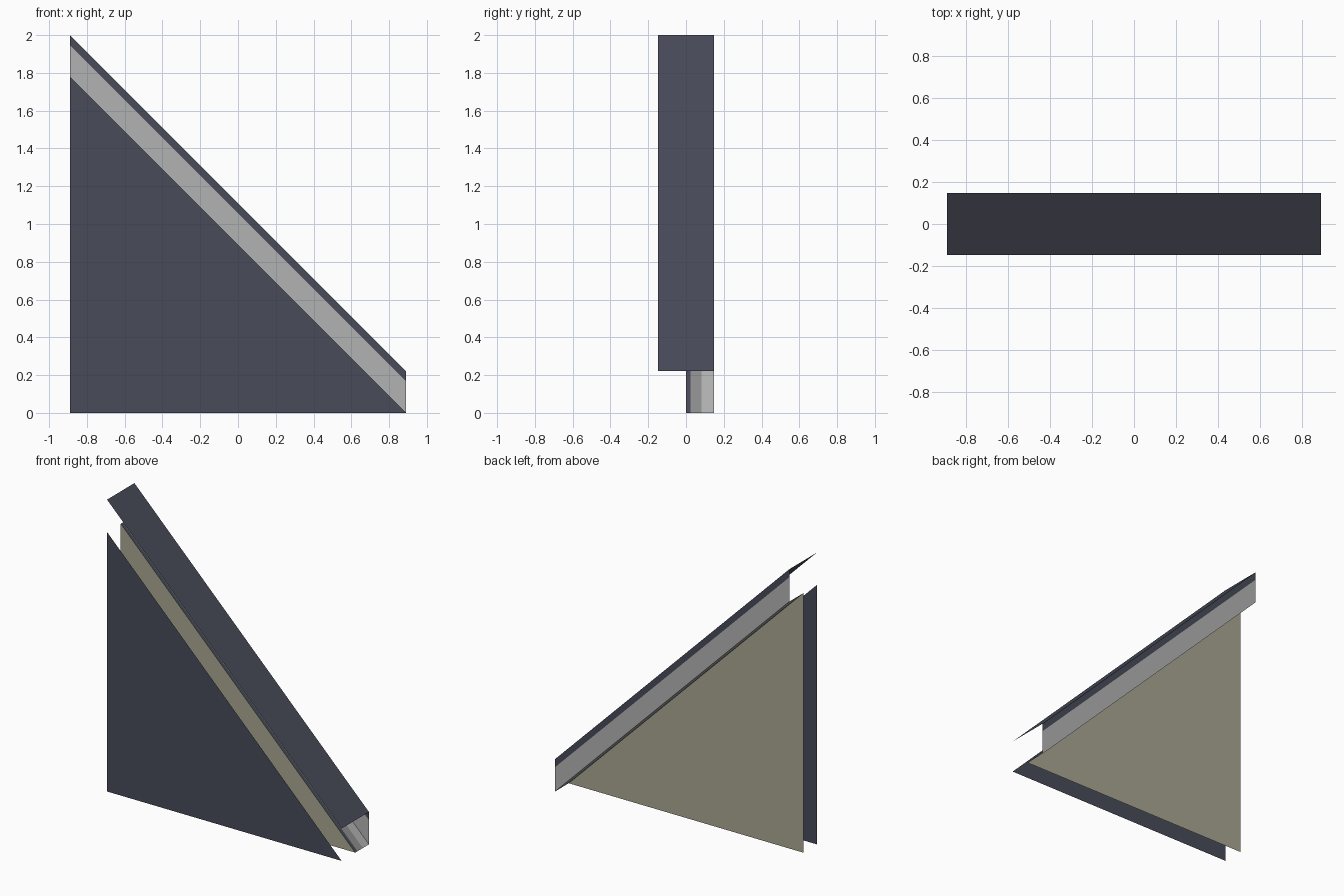
import bpy

if "Cube" in bpy.data.objects:
    bpy.data.objects.remove(bpy.data.objects["Cube"])

W = 0.889      # half width, and half the rise of the 45 degree slope
D = 0.148      # half depth
GAP = 0.222    # height of the trim above the wall slope
BREAK = 0.167  # height where the trim turns dark


def material(name, rgb):
    m = bpy.data.materials.new(name)
    m.diffuse_color = (*rgb, 1)
    m.use_nodes = True
    m.node_tree.nodes["Principled BSDF"].inputs["Base Color"].default_value = m.diffuse_color
    return m


dark = material("dark slate", (0.065, 0.071, 0.100))
olive = material("olive grey", (0.40, 0.385, 0.285))
light = material("light grey", (0.45, 0.45, 0.45))
mid = material("mid grey", (0.27, 0.27, 0.27))


def sheet(name, verts, faces, mats):
    """Flat sheet object, one material per face."""
    me = bpy.data.meshes.new(name)
    me.from_pydata(verts, [], faces)
    for m in dict.fromkeys(mats):
        me.materials.append(m)
    for p, m in zip(me.polygons, mats):
        p.material_index = list(dict.fromkeys(mats)).index(m)
    ob = bpy.data.objects.new(name, me)
    bpy.context.collection.objects.link(ob)


def triangle(name, y, mat, order):
    corners = [(-W, y, 0), (W, y, 0), (-W, y, 2 * W)]
    sheet(name, corners, [order], [mat])


def sloped(name, profile, mats):
    """Sweep a (y, height) profile down the slope."""
    verts = []
    for y, h in profile:
        verts += [(-W, y, 2 * W + h), (W, y, h)]
    faces = [(2 * i, 2 * i + 1, 2 * i + 3, 2 * i + 2) for i in range(len(mats))]
    sheet(name, verts, faces, mats)


# Triangular walls
triangle("front_wall", -D, dark, (0, 1, 2))
triangle("middle_wall", 0, olive, (2, 1, 0))

# Sloped cover on top
sloped("sloped_cover", [(-D, GAP), (D, GAP)], [dark])

# Striped channel floor along the slope
sloped("channel_floor", [(0, 0), (0.024, 0), (0.082, 0), (D, 0)], [dark, mid, light])

# Upright trim at the back, dark along its upper edge
sloped("back_trim", [(D, GAP), (D, BREAK), (D, 0)], [dark, light])
